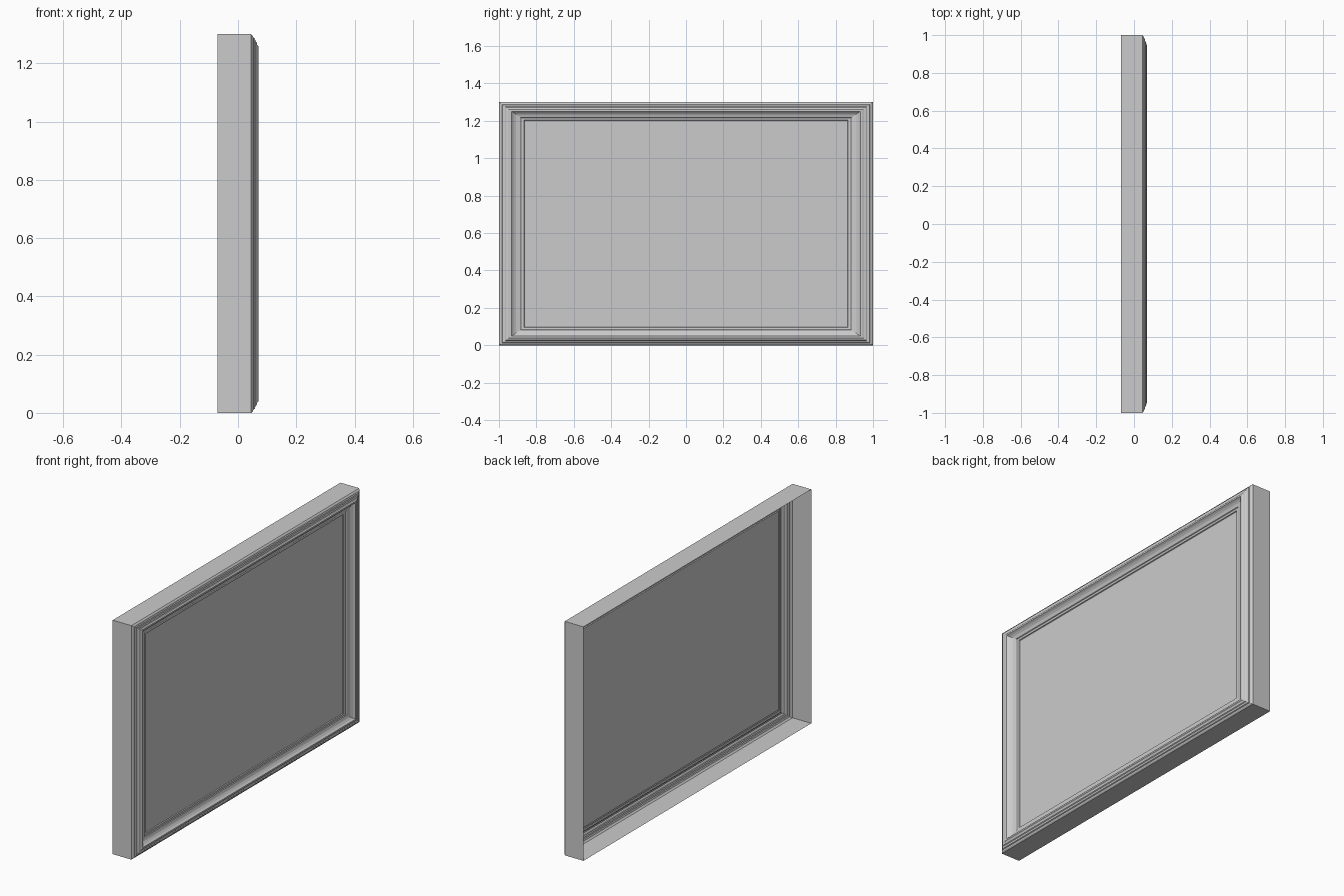
import bpy

if "Cube" in bpy.data.objects:
    bpy.data.objects.remove(bpy.data.objects["Cube"])

HALF_W, HEIGHT = 1.0, 1.3
Z_RATIO = 0.72  # rails are slimmer than the stiles

# moulding section: (inset from outer edge, depth x), open at the back
PROFILE = [(0, -0.07), (0, 0.045), (0.008, 0.051), (0.016, 0.053),
           (0.020, 0.058), (0.033, 0.060), (0.038, 0.064), (0.050, 0.066),
           (0.056, 0.070), (0.068, 0.070), (0.078, 0.060), (0.092, 0.052),
           (0.114, 0.047), (0.118, 0.043), (0.133, 0.042), (0.136, 0.037),
           (0.145, 0.036)]


def ring(inset, x):
    y, dz = HALF_W - inset, inset * Z_RATIO
    return [(x, -y, dz), (x, y, dz), (x, y, HEIGHT - dz), (x, -y, HEIGHT - dz)]


def make(name, verts, faces):
    mesh = bpy.data.meshes.new(name)
    mesh.from_pydata(verts, [], faces)
    mesh.update()
    obj = bpy.data.objects.new(name, mesh)
    bpy.context.collection.objects.link(obj)
    return obj


# mitred frame: bridge successive rectangular rings
verts = [v for p in PROFILE for v in ring(*p)]
faces = []
for r in range(len(PROFILE) - 1):
    for k in range(4):
        a, b = r * 4 + k, r * 4 + (k + 1) % 4
        faces.append((a, b, b + 4, a + 4))
make("picture_frame", verts, faces)

# flat picture panel filling the inner opening
make("picture_panel", ring(*PROFILE[-1]), [(0, 1, 2, 3)])
